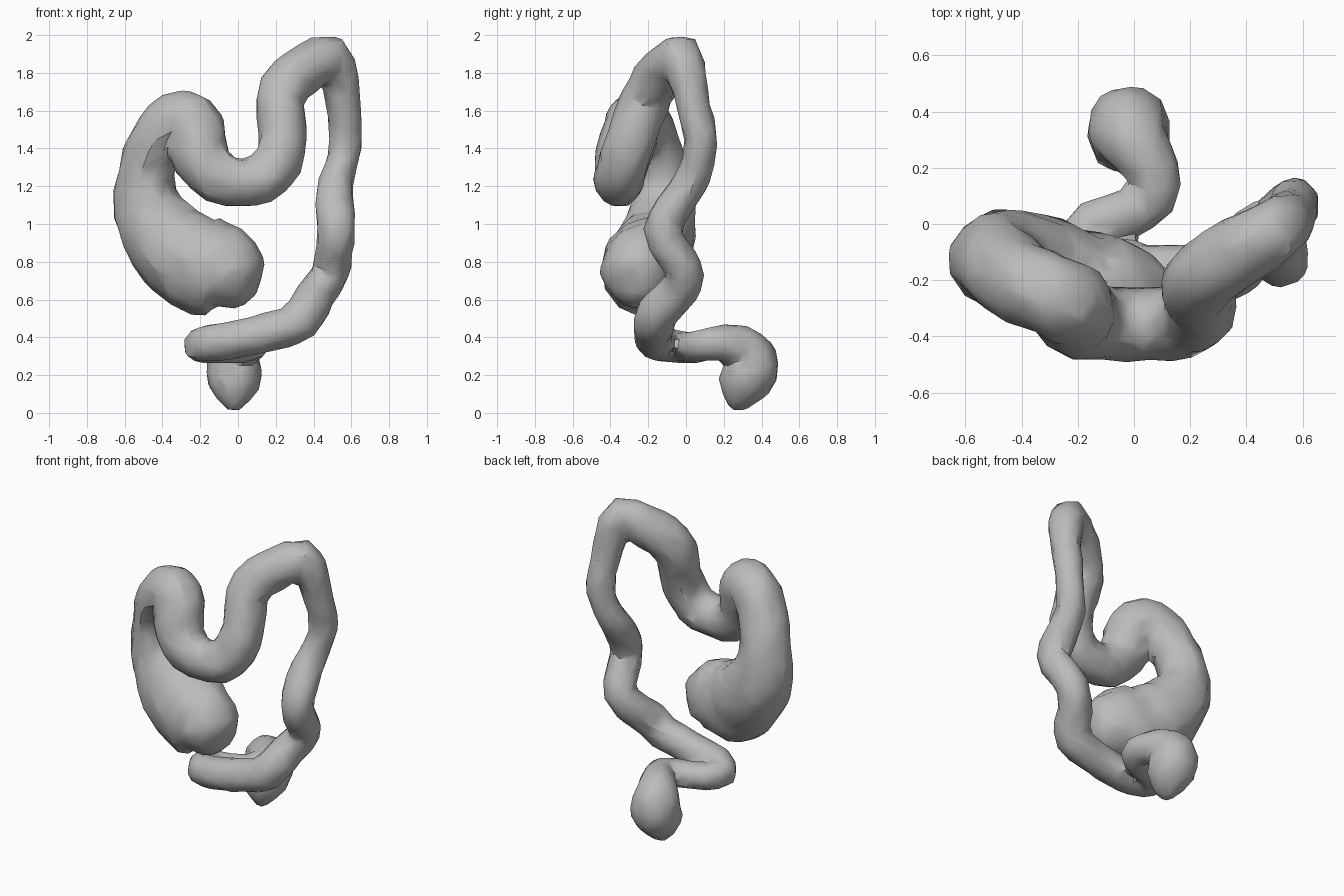
import bpy
import bmesh
import math
import random
from mathutils import Vector

cube = bpy.data.objects.get("Cube")
if cube:
    bpy.data.objects.remove(cube, do_unlink=True)

random.seed(4)
SIDES = 12

# Centre line of each section: x, y, z, radius
pouch_and_ascending = [
    (.07, -.28, .64, .09), (.03, -.27, .67, .15), (-.03, -.26, .735, .215),
    (-.11, -.24, .765, .25), (-.24, -.21, .8, .255), (-.38, -.15, .92, .23),
    (-.48, -.12, 1.09, .18), (-.485, -.135, 1.27, .15), (-.44, -.18, 1.42, .15),
    (-.37, -.22, 1.52, .15),
]
transverse = [
    (-.28, -.26, 1.56, .15), (-.22, -.29, 1.51, .15), (-.21, -.32, 1.4, .15),
    (-.16, -.345, 1.29, .14), (-.03, -.36, 1.22, .13), (.12, -.355, 1.235, .13),
    (.21, -.33, 1.33, .13), (.24, -.28, 1.48, .125), (.22, -.22, 1.65, .13),
    (.28, -.16, 1.76, .13), (.39, -.09, 1.84, .125), (.49, -.03, 1.89, .115),
]
descending = [
    (.54, .01, 1.77, .1), (.56, .04, 1.62, .09), (.57, .075, 1.48, .09),
    (.56, .07, 1.36, .085), (.52, .03, 1.23, .09), (.51, -.06, 1.1, .1),
    (.52, -.13, .97, .1), (.51, -.07, .85, .1), (.48, .0, .73, .1),
    (.41, -.06, .62, .105), (.36, -.15, .53, .11),
]
sigmoid_and_rectum = [
    (.28, -.17, .46, .105), (.16, -.17, .43, .1), (.02, -.17, .395, .1),
    (-.12, -.15, .375, .1), (-.2, -.09, .36, .09), (-.14, .0, .35, .085),
    (-.02, .04, .35, .085), (.07, .09, .36, .085), (.07, .18, .37, .095),
    (.01, .28, .35, .12), (-.02, .34, .29, .14), (-.02, .34, .22, .145),
    (-.02, .3, .14, .135), (-.02, .27, .03, .05),
]


def grey_material():
    mat = bpy.data.materials.new("plain grey")
    mat.use_nodes = True
    colour = (.5, .5, .5, 1)
    mat.diffuse_color = colour
    mat.node_tree.nodes["Principled BSDF"].inputs["Base Color"].default_value = colour
    return mat


def rounded(path):
    """Add a curved midpoint between each pair of neighbours."""
    pts = [Vector(p) for p in path]
    last = len(pts) - 1
    out = []
    for i in range(last):
        before, after = pts[max(i - 1, 0)], pts[min(i + 2, last)]
        out += [pts[i], (pts[i] + pts[i + 1]) * .5625 - (before + after) * .0625]
    return out + [pts[last]]


def tube(name, path, mat):
    """Sweep an uneven ring along the path, then fuse its tight bends."""
    bm = bmesh.new()
    path = rounded(path)
    centres = [p.to_3d() for p in path]
    last = len(path) - 1
    side = Vector((0, 1, 0))
    rings = []
    for i, centre in enumerate(centres):
        along = (centres[min(i + 1, last)] - centres[max(i - 1, 0)]).normalized()
        side = (side - along * side.dot(along)).normalized()
        other = along.cross(side)
        # The wide pouch is flatter from front to back
        depth = 1 - 2 * max(0, path[i].w - .16)
        ring = []
        for k in range(SIDES):
            a = math.tau * k / SIDES
            r = path[i].w * random.uniform(.95, 1.08)
            ring.append(bm.verts.new(
                centre + (side * math.cos(a) * depth + other * math.sin(a)) * r))
        rings.append(ring)
    for low, high in zip(rings, rings[1:]):
        for k in range(SIDES):
            n = (k + 1) % SIDES
            bm.faces.new((low[k], low[n], high[n], high[k]))
    # Blunt closed ends
    for ring, tip, inner in ((rings[0], centres[0], centres[1]),
                             (rings[-1], centres[-1], centres[-2])):
        point = bm.verts.new(tip + (tip - inner).normalized() * .03)
        for k in range(SIDES):
            bm.faces.new((ring[k], ring[(k + 1) % SIDES], point))
    bmesh.ops.recalc_face_normals(bm, faces=bm.faces)
    # Rest on the ground
    lowest = min(v.co.z for v in bm.verts)
    bmesh.ops.translate(bm, verts=bm.verts, vec=(0, 0, -lowest))

    mesh = bpy.data.meshes.new(name)
    bm.to_mesh(mesh)
    bm.free()
    mesh.materials.append(mat)
    obj = bpy.data.objects.new(name, mesh)
    bpy.context.collection.objects.link(obj)
    bpy.ops.object.select_all(action='DESELECT')
    obj.select_set(True)
    bpy.context.view_layer.objects.active = obj

    # Clean outer skin, reduced to broad irregular facets
    skin = obj.modifiers.new("skin", 'REMESH')
    skin.mode = 'VOXEL'
    skin.voxel_size = .025
    facets = obj.modifiers.new("facets", 'DECIMATE')
    facets.ratio = .09
    for modifier in (skin, facets):
        bpy.ops.object.modifier_apply(modifier=modifier.name)
    bpy.ops.object.shade_smooth_by_angle(angle=math.radians(35))
    return obj


tube("large_intestine",
     pouch_and_ascending + transverse + descending + sigmoid_and_rectum,
     grey_material())
